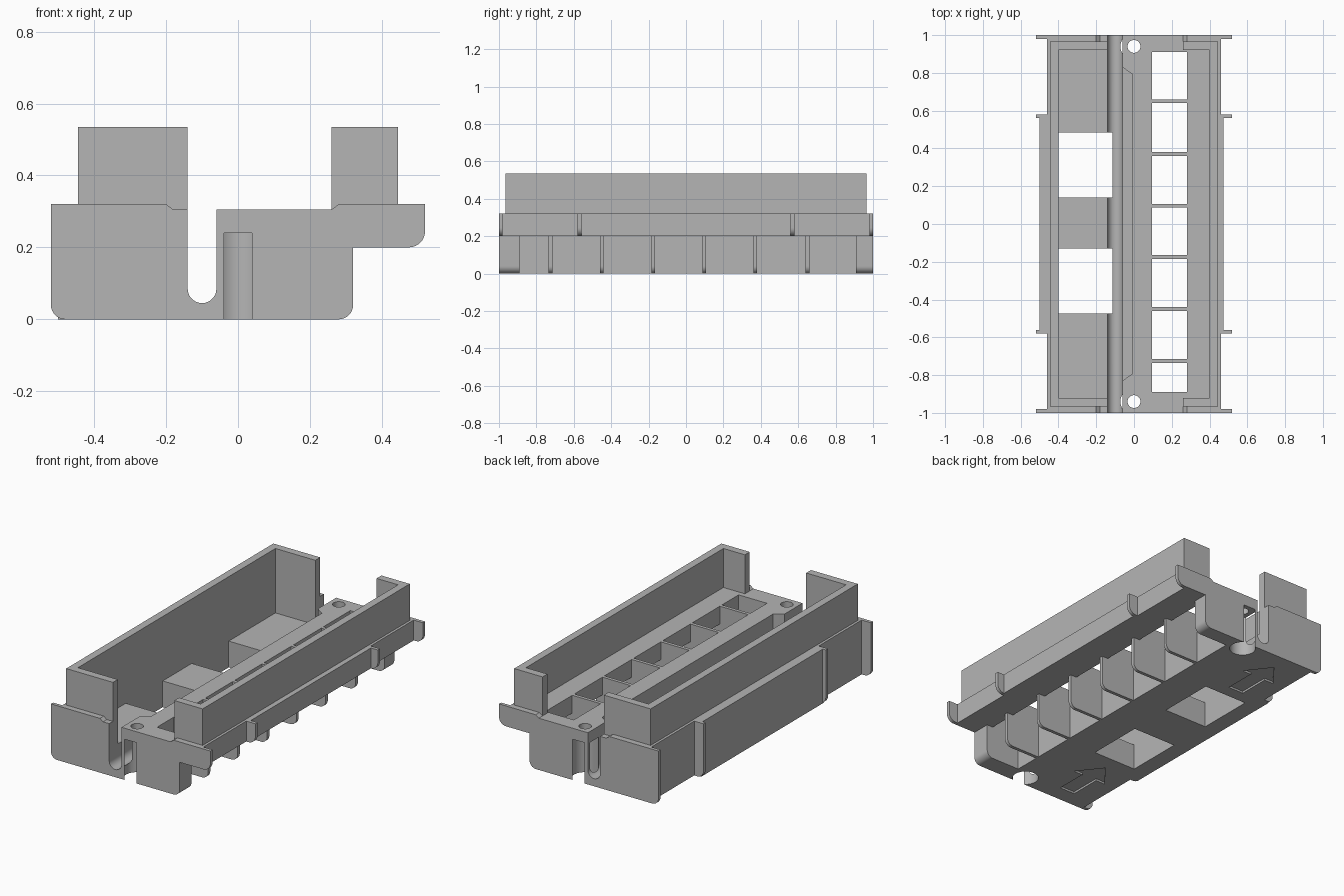
import bpy
import bmesh
import math

cube = bpy.data.objects.get("Cube")
if cube:
    bpy.data.objects.remove(cube, do_unlink=True)

grey = bpy.data.materials.new("light_grey_plastic")
grey.use_nodes = True
grey.diffuse_color = (0.46, 0.46, 0.46, 1)
grey.node_tree.nodes["Principled BSDF"].inputs["Base Color"].default_value = (0.46, 0.46, 0.46, 1)


def prism(name, profile, low, high, axis="z"):
    """Extrude a closed outline along y (outline in xz) or z (outline in xy)."""
    bm = bmesh.new()

    def place(point, height):
        a, b = point
        return (a, height, b) if axis == "y" else (a, b, height)

    bottom = [bm.verts.new(place(p, low)) for p in profile]
    top = [bm.verts.new(place(p, high)) for p in profile]
    bm.faces.new(bottom)
    bm.faces.new(top)
    count = len(profile)
    for i in range(count):
        j = (i + 1) % count
        bm.faces.new((bottom[i], bottom[j], top[j], top[i]))
    bmesh.ops.recalc_face_normals(bm, faces=bm.faces)
    mesh = bpy.data.meshes.new(name)
    bm.to_mesh(mesh)
    bm.free()
    mesh.materials.append(grey)
    obj = bpy.data.objects.new(name, mesh)
    bpy.context.scene.collection.objects.link(obj)
    return obj


def box(name, x, y, z):
    return prism(name, [(x[0], y[0]), (x[1], y[0]), (x[1], y[1]), (x[0], y[1])], z[0], z[1])


def arc(cx, cy, radius, start, end, steps=8):
    angles = [math.radians(start + (end - start) * i / steps) for i in range(steps + 1)]
    return [(cx + radius * math.cos(a), cy + radius * math.sin(a)) for a in angles]


def circle(cx, cy, radius, steps=40):
    return arc(cx, cy, radius, 0, 360, steps)[:-1]


def combine(target, part, operation):
    """Merge a part into the target, or cut it out, then discard it."""
    mod = target.modifiers.new("combine", "BOOLEAN")
    mod.operation = operation
    mod.solver = "EXACT"
    mod.object = part
    graph = bpy.context.evaluated_depsgraph_get()
    mesh = bpy.data.meshes.new_from_object(target.evaluated_get(graph))
    target.modifiers.clear()
    target.data = mesh
    bpy.data.objects.remove(part, do_unlink=True)


# Main body: stepped section with a round-bottomed channel along its length
section = [(-0.46, 0)]
section += arc(0.28, 0.04, 0.04, -90, 0)
section += [(0.32, 0.2), (0.46, 0.2), (0.46, 0.32), (0.28, 0.32), (0.26, 0.305), (-0.06, 0.305)]
section += arc(-0.1, 0.085, 0.04, 0, -180, 14)
section += [(-0.14, 0.305), (-0.18, 0.305), (-0.2, 0.32), (-0.46, 0.32)]
body = prism("holder_body", section, -1, 1, "y")

additions = [
    # Raised rims, hollowed below
    box("tray_rim", (-0.445, -0.14), (-0.965, 0.965), (0.29, 0.535)),
    box("ledge_rim", (0.26, 0.445), (-0.965, 0.965), (0.29, 0.535)),
    # Thickened middle of both long sides
    box("tray_side_pad", (-0.5, -0.43), (-0.57, 0.57), (0, 0.32)),
    box("ledge_side_pad", (0.43, 0.475), (-0.57, 0.57), (0.2, 0.32)),
]

# Thin ribs on both long sides, rounded at the lower corner
tray_rib = arc(-0.48, 0.04, 0.04, 180, 270) + [(-0.43, 0), (-0.43, 0.32), (-0.52, 0.32)]
ledge_rib = [(0.43, 0.2)] + arc(0.475, 0.245, 0.045, -90, 0) + [(0.52, 0.32), (0.43, 0.32)]
for start in (-1, -0.58, 0.56, 0.98):
    additions.append(prism("tray_rib", tray_rib, start, start + 0.02, "y"))
    additions.append(prism("ledge_rib", ledge_rib, start, start + 0.02, "y"))

cutters = [
    # Tray hollow and ledge hollow inside the rims
    box("tray_hollow", (-0.4, -0.1), (-0.92, 0.92), (0.155, 0.8)),
    box("ledge_hollow", (0.2, 0.4), (-0.92, 0.92), (0.305, 0.8)),
    # Windows through the tray floor
    box("front_window", (-0.4, -0.115), (-0.475, -0.13), (-0.2, 0.25)),
    box("back_window", (-0.4, -0.115), (0.14, 0.485), (-0.2, 0.25)),
    # Relief beside the channel
    prism("channel_relief", [(-0.1, -0.83), (-0.06, -0.83), (-0.04, -0.815), (-0.01, -0.795),
                             (-0.01, 0.795), (-0.04, 0.815), (-0.06, 0.83), (-0.1, 0.83)], 0.155, 0.6),
]

# Seven open compartments, leaving thin dividers between them
dividers = [-0.9 + 0.01, -0.725, -0.45, -0.175, 0.097, 0.37, 0.65, 0.91]
compartment = [(0.095, -0.2), (0.7, -0.2), (0.7, 0.2), (0.28, 0.2), (0.28, 0.6), (0.095, 0.6)]
for i in range(7):
    low = dividers[i] + (0.01 if i > 0 else 0)
    high = dividers[i + 1] - (0.01 if i < 6 else 0)
    cutters.append(prism("compartment", compartment, low, high, "y"))

# Screw holes with wide bores, and engraved arrows on the underside
arrow = [(-0.05, -0.17), (0.05, -0.17), (0.05, 0.02), (0.11, 0.02),
         (0, 0.16), (-0.11, 0.02), (-0.05, 0.02)]
for side in (-1, 1):
    cutters.append(prism("screw_hole", circle(0, side * 0.94, 0.034), 0.1, 0.6))
    cutters.append(prism("screw_bore", circle(0, side * 0.94, 0.072), -0.2, 0.24))
    outline = [(x - 0.27, y + side * 0.73) for x, y in arrow]
    cutters.append(prism("arrow_groove", outline, -0.05, 0.012))

for part in additions:
    combine(body, part, "UNION")
for part in cutters:
    combine(body, part, "DIFFERENCE")

# Smooth the rounded areas and keep the edges crisp
bpy.ops.object.select_all(action="DESELECT")
body.select_set(True)
bpy.context.view_layer.objects.active = body
bpy.ops.object.shade_smooth_by_angle(angle=math.radians(30))
